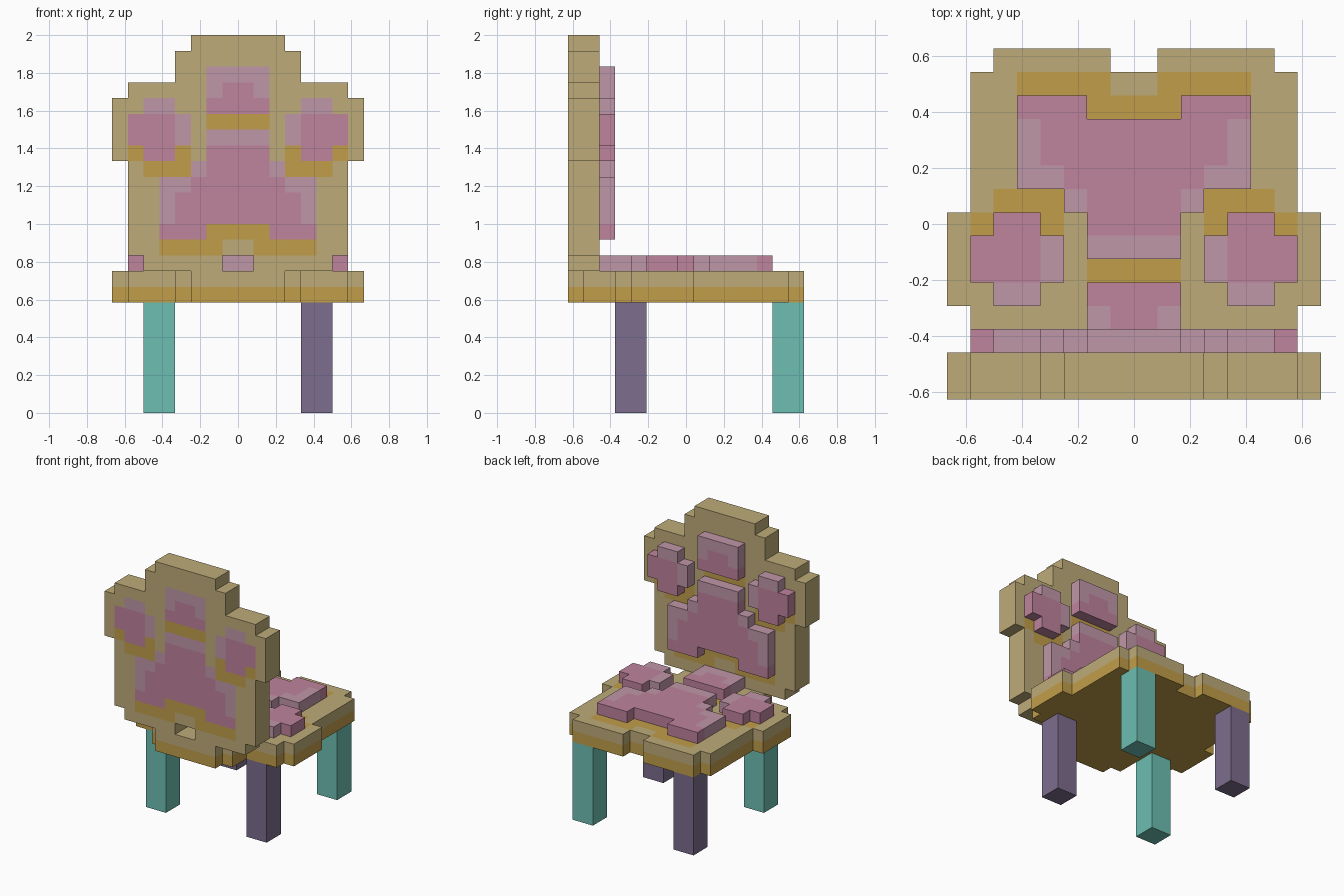
import bpy
import bmesh
from mathutils import Vector

if "Cube" in bpy.data.objects:
    bpy.data.objects.remove(bpy.data.objects["Cube"], do_unlink=True)

U = 1 / 12                           # one block
OFFSET = Vector((0, -0.625, 0))      # block grid origin


# Materials
def linear(c):
    c /= 255
    return c / 12.92 if c <= 0.04 else ((c + 0.055) / 1.055) ** 2.4


def material(name, r, g, b):
    m = bpy.data.materials.new(name)
    m.use_nodes = True
    col = (linear(r), linear(g), linear(b), 1)
    m.diffuse_color = col
    bsdf = m.node_tree.nodes["Principled BSDF"]
    bsdf.inputs["Base Color"].default_value = col
    bsdf.inputs["Roughness"].default_value = 0.9
    return m


MATS = {
    "T": material("tan", 190, 171, 121),
    "S": material("mustard", 192, 157, 73),
    "L": material("pale mauve", 192, 151, 168),
    "P": material("pink", 191, 131, 156),
}
TEAL = material("teal", 109, 190, 178)
PURPLE = material("purple", 125, 109, 141)

# Paw design, centre line outwards, top toe first:
# T tan, S mustard shade, L pale rim, P pink pad
PAW = """
TTT.....
TTTT....
LLTT....
PLTTTTT.
PPTTLLTT
SSTLPPPT
LLTLPPPT
PPTSPPST
PPLSSST.
PPPLLTT.
PPPPLTT.
PPPPLTT.
SSPPPTT.
TSSSSTT.
.TTTTT..
""".split()


def paw_cells(rule):
    """Mirrored cells {(column, row): letter} of the design that pass the rule."""
    cells = {}
    for r, line in enumerate(PAW):
        for c, letter in enumerate(line):
            if letter != ".":
                for col in (c, -1 - c):
                    if rule(col, c, r, letter):
                        cells[col, r] = letter
    return cells


def upright(c, r, k):                # backrest plane
    return (c, k, 23 - r)


def lying(c, r, k):                  # seat plane
    return (c, r, k)


def build(name, cells, place, layers, paint):
    """Skin the blocks with outer faces only, each coloured by paint(letter, block, normal)."""
    blocks = {place(c, r, k): ch for (c, r), ch in cells.items() for k in layers}
    bm = bmesh.new()
    verts = {}

    def vert(p):
        key = tuple(p)
        if key not in verts:
            verts[key] = bm.verts.new(Vector(p) * U + OFFSET)
        return verts[key]

    letters = list(MATS)
    for pos, ch in blocks.items():
        for axis in range(3):
            for side in (0, 1):
                n = [0, 0, 0]
                n[axis] = 2 * side - 1
                if tuple(a + b for a, b in zip(pos, n)) in blocks:
                    continue
                u, v = (axis + 1) % 3, (axis + 2) % 3
                loop = []
                for du, dv in ((0, 0), (1, 0), (1, 1), (0, 1)):
                    p = list(pos)
                    p[axis] += side
                    p[u] += du
                    p[v] += dv
                    loop.append(vert(p))
                face = bm.faces.new(loop if side else loop[::-1])
                face.material_index = letters.index(paint(ch, pos, n))
    finish(name, bm, MATS.values())


def finish(name, bm, mats):
    mesh = bpy.data.meshes.new(name)
    bm.to_mesh(mesh)
    bm.free()
    for m in mats:
        mesh.materials.append(m)
    ob = bpy.data.objects.new(name, mesh)
    bpy.context.collection.objects.link(ob)
    return ob


def shade_only(ch):
    return "S" if ch == "S" else "T"


# Backrest: full design painted on the outside, shading behind the pads inside
def paint_back(ch, pos, n):
    if n[1] < 0:
        return ch
    return shade_only(ch) if n[1] > 0 else "T"


# Seat: mustard lower half, tan upper half, shading around the pads on top
def paint_seat(ch, pos, n):
    if n[2] > 0:
        return shade_only(ch)
    return "S" if pos[2] == 7 else "T"


whole = paw_cells(lambda *a: True)
build("backrest", whole, upright, (0, 1), paint_back)
build("seat", whole, lying, (7, 8), paint_seat)

# Raised pads on the backrest and the seat
PADS = {
    "middle_toe": lambda col, c, r: c < 3 and r < 5,
    "left_toe": lambda col, c, r: col >= 3 and r < 8,
    "right_toe": lambda col, c, r: col < -3 and r < 8,
    "main": lambda col, c, r: r > 5 and (c < 3 or r > 8),
}
for pad, rule in PADS.items():
    cells = paw_cells(lambda col, c, r, ch: ch in "LP" and rule(col, c, r))
    build(f"backrest_{pad}_pad", cells, upright, (2,), lambda ch, p, n: ch)
    build(f"seat_{pad}_pad", cells, lying, (9,), lambda ch, p, n: ch)

# Legs in alternating colours
for row, y in (("front", 4), ("back", 14)):
    for side, x in (("left", 5), ("right", -5)):
        bm = bmesh.new()
        bmesh.ops.create_cube(bm, size=1)
        bmesh.ops.scale(bm, vec=Vector((2, 2, 7)) * U, verts=bm.verts)
        bmesh.ops.translate(bm, vec=Vector((x, y, 3.5)) * U + OFFSET, verts=bm.verts)
        teal = (row == "back") == (side == "left")
        finish(f"{row}_{side}_leg", bm, [TEAL if teal else PURPLE])
